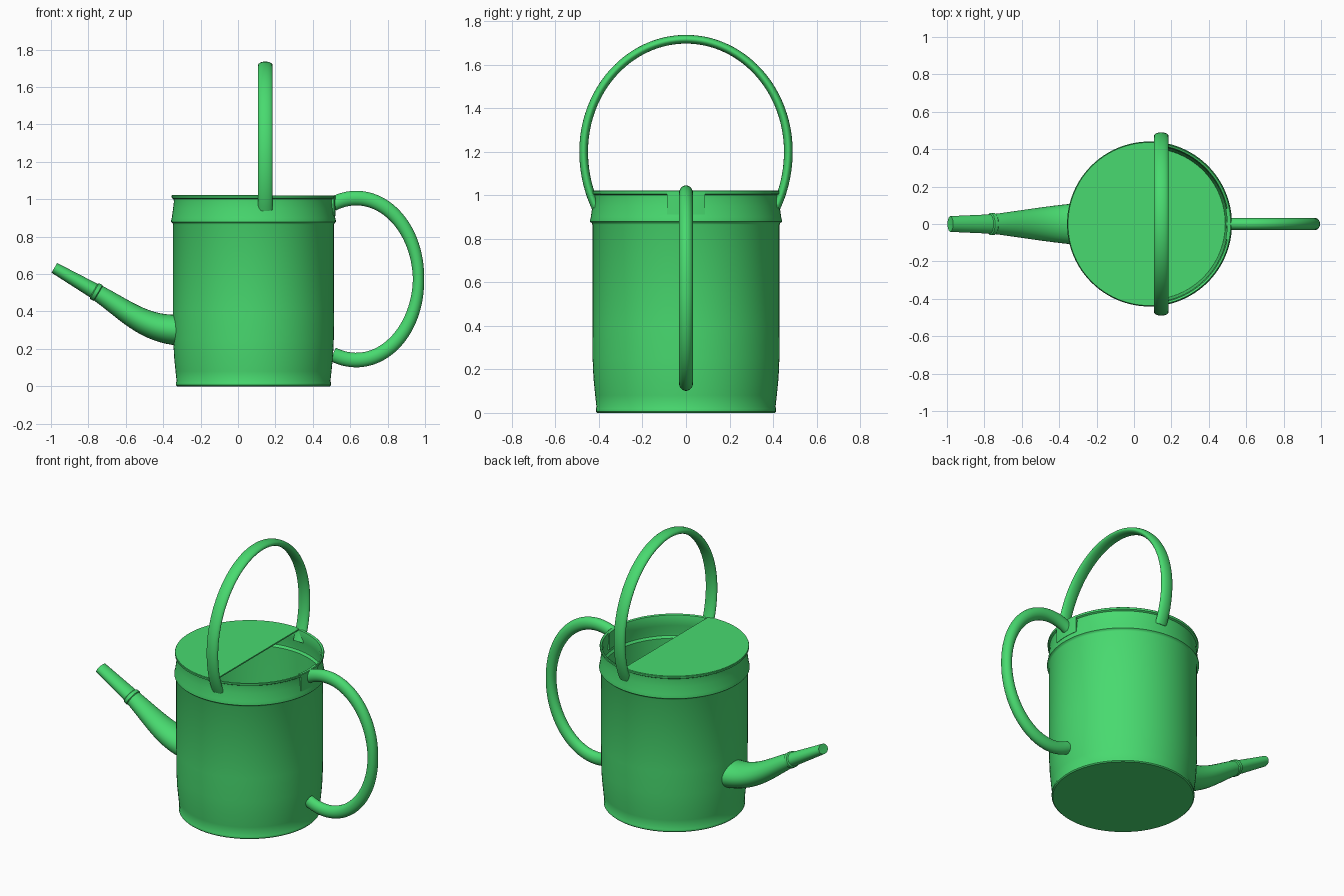
import bpy, bmesh, math
from mathutils import Vector

if "Cube" in bpy.data.objects:
    bpy.data.objects.remove(bpy.data.objects["Cube"])

CX = 0.083   # body axis
SEG = 96

mat = bpy.data.materials.new("green_paint")
mat.diffuse_color = (0.065, 0.70, 0.16, 1)
mat.use_nodes = True
mat.node_tree.nodes["Principled BSDF"].inputs["Base Color"].default_value = mat.diffuse_color


def finish(name, bm, angle=35):
    bmesh.ops.recalc_face_normals(bm, faces=bm.faces[:])
    me = bpy.data.meshes.new(name)
    bm.to_mesh(me)
    bm.free()
    ob = bpy.data.objects.new(name, me)
    bpy.context.collection.objects.link(ob)
    me.materials.append(mat)
    bpy.ops.object.select_all(action='DESELECT')
    bpy.context.view_layer.objects.active = ob
    ob.select_set(True)
    bpy.ops.object.shade_smooth_by_angle(angle=math.radians(angle))
    return ob


def bridge(bm, rings):
    for a, b in zip(rings, rings[1:]):
        n = len(a)
        for i in range(n):
            j = (i + 1) % n
            bm.faces.new((a[i], a[j], b[j], b[i]))


def lathe(name, profile):
    bm = bmesh.new()
    rings = [[bm.verts.new((CX + r * math.cos(2 * math.pi * i / SEG),
                            r * math.sin(2 * math.pi * i / SEG), z))
              for i in range(SEG)] for r, z in profile]
    bridge(bm, rings)
    bm.faces.new(rings[0])
    bm.faces.new(rings[-1])
    return finish(name, bm)


def sweep(name, path, radii, side, capped=True, n=28):
    """Elliptical tube along a planar path; radii = (in plane, across plane)."""
    bm = bmesh.new()
    side = Vector(side)
    path = [Vector(p) for p in path]
    rings = []
    for k, p in enumerate(path):
        t = (path[min(k + 1, len(path) - 1)] - path[max(k - 1, 0)]).normalized()
        nrm = side.cross(t)
        ri, ra = radii[k]
        rings.append([bm.verts.new(p + nrm * ri * math.cos(2 * math.pi * i / n)
                                   + side * ra * math.sin(2 * math.pi * i / n))
                      for i in range(n)])
    bridge(bm, rings)
    if capped:
        bm.faces.new(rings[0])
        bm.faces.new(rings[-1])
    return finish(name, bm)


# Body: outer wall up to the rim, then down the inside to the floor
lathe("body", [
    (0.408, 0.0), (0.414, 0.006), (0.414, 0.02), (0.411, 0.026), (0.417, 0.08),
    (0.425, 0.16), (0.429, 0.25), (0.430, 0.40), (0.430, 0.865), (0.433, 0.872),
    (0.441, 0.878), (0.441, 0.884), (0.437, 0.90), (0.430, 0.95), (0.426, 0.985),
    (0.427, 1.0), (0.437, 1.006), (0.438, 1.018), (0.434, 1.021), (0.424, 1.016),
    (0.418, 0.985), (0.422, 0.95), (0.430, 0.895), (0.430, 0.882), (0.420, 0.868),
    (0.420, 0.25), (0.405, 0.02)])

# Half cover over the spout side of the opening
bm = bmesh.new()
edge_x, r = 0.14, 0.436
a0 = math.acos((edge_x - CX) / r)
arc = [a0 + (2 * math.pi - 2 * a0) * i / 64 for i in range(65)]
low = bm.faces.new([bm.verts.new((CX + r * math.cos(a), r * math.sin(a), 1.014)) for a in arc])
ext = bmesh.ops.extrude_face_region(bm, geom=[low], use_keep_orig=True)
for v in ext["geom"]:
    if isinstance(v, bmesh.types.BMVert):
        v.co.z = 1.022
finish("half_cover", bm)

# Mounting plate behind the upper end of the side handle
bm = bmesh.new()
rings = []
for i in range(13):
    a = -0.2 + 0.4 * i / 12
    rings.append([bm.verts.new((CX + q * math.cos(a), q * math.sin(a), z))
                  for q, z in ((0.415, 0.91), (0.438, 0.91), (0.438, 1.018), (0.415, 1.018))])
bridge(bm, rings)
bm.faces.new(rings[0])
bm.faces.new(rings[-1])
finish("handle_plate", bm)

# Carrying hoop over the top
path = []
t0 = math.asin(0.255 / 0.54)
for i in range(81):
    t = -t0 + (math.pi + 2 * t0) * i / 80
    b = 0.516 if math.sin(t) > 0 else 0.54
    path.append((0.146, 0.470 * math.cos(t), 1.20 + b * math.sin(t)))
sweep("top_handle", path, [(0.02, 0.039)] * len(path), (1, 0, 0))

# Side handle, slightly thicker at top and bottom
path, radii = [], []
t0 = math.acos(-0.125 / 0.333)
for i in range(65):
    t = -t0 + 2 * t0 * i / 64
    path.append((0.632 + 0.333 * math.cos(t), 0, 0.573 + 0.433 * math.sin(t)))
    radii.append((0.03 + 0.009 * abs(math.sin(t)), 0.033))
sweep("side_handle", path, radii, (0, 1, 0))

# Spout: curved tapering base, collar, straight open nozzle
P = [Vector(p) for p in ((-0.30, 0, 0.30), (-0.50, 0, 0.30), (-0.60, 0, 0.41), (-0.76, 0, 0.505))]
path, radii = [], []
for i in range(25):
    t = i / 24
    u = 1 - t
    path.append(P[0] * u**3 + P[1] * 3 * u * u * t + P[2] * 3 * u * t * t + P[3] * t**3)
    radii.append((0.084 - 0.040 * t, 0.112 - 0.060 * t))
sweep("spout_base", path, radii, (0, 1, 0), capped=False)

tip = Vector((-0.982, 0, 0.633))
d = (tip - P[3]).normalized()
sweep("spout_collar", [P[3] + d * s for s in (-0.018, -0.012, 0.008, 0.014)],
      [(0.043, 0.052), (0.049, 0.060), (0.048, 0.060), (0.040, 0.050)], (0, 1, 0))
sweep("spout_nozzle", [P[3], tip, tip - d * 0.002, P[3] + d * 0.03],
      [(0.042, 0.052), (0.030, 0.042), (0.027, 0.038), (0.036, 0.046)], (0, 1, 0), capped=False)
